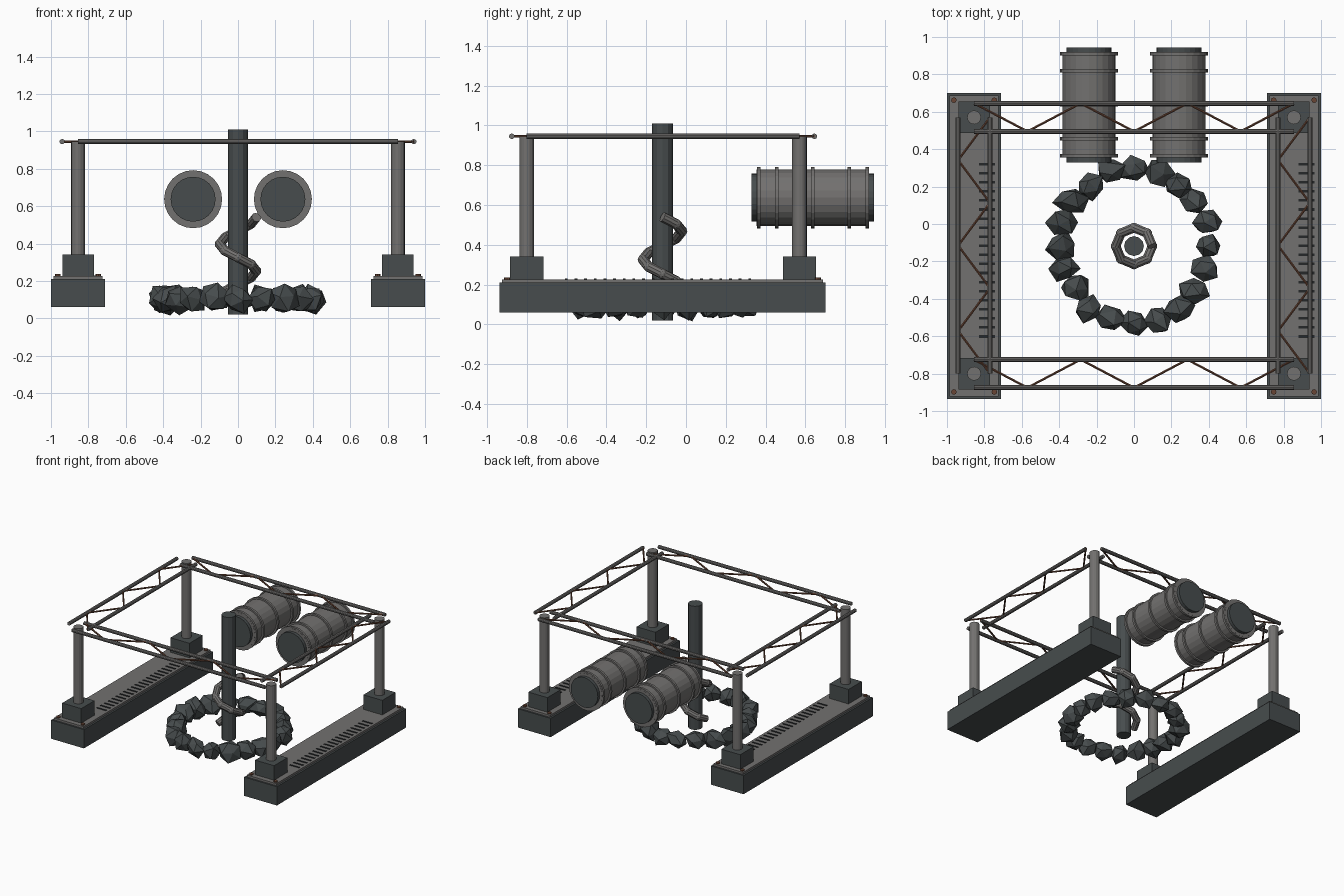
import bpy, bmesh, math, random
from mathutils import Vector

cube = bpy.data.objects.get("Cube")
if cube:
    bpy.data.objects.remove(cube)

random.seed(4)
MID_Y = -0.118
RAIL_X = 0.855
POST_Y = (-0.80, 0.57)
BEAM_Z = 0.945


def material(name, r, g, b):
    m = bpy.data.materials.new(name)
    m.use_nodes = True
    m.diffuse_color = (r, g, b, 1)
    bsdf = next(n for n in m.node_tree.nodes if n.type == 'BSDF_PRINCIPLED')
    bsdf.inputs["Base Color"].default_value = (r, g, b, 1)
    bsdf.inputs["Roughness"].default_value = 0.8
    return m


STEEL = material("worn steel", 0.17, 0.165, 0.16)
DARK = material("dark slate", 0.063, 0.073, 0.075)
RUST = material("rust", 0.14, 0.06, 0.035)
SLOT = material("slot black", 0.018, 0.02, 0.022)


def finish(bm, name, mat):
    bmesh.ops.recalc_face_normals(bm, faces=bm.faces)
    mesh = bpy.data.meshes.new(name)
    bm.to_mesh(mesh)
    bm.free()
    mesh.materials.append(mat)
    ob = bpy.data.objects.new(name, mesh)
    bpy.context.collection.objects.link(ob)
    return ob


def add_box(bm, center, size):
    verts = bmesh.ops.create_cube(bm, size=1)["verts"]
    bmesh.ops.scale(bm, vec=size, verts=verts)
    bmesh.ops.translate(bm, vec=center, verts=verts)


def add_rod(bm, a, b, radius, sides=8):
    a, b = Vector(a), Vector(b)
    axis = b - a
    verts = bmesh.ops.create_cone(bm, cap_ends=True, segments=sides, radius1=radius,
                                  radius2=radius, depth=axis.length)["verts"]
    turn = axis.to_track_quat('Z', 'Y').to_matrix()
    bmesh.ops.rotate(bm, matrix=turn, verts=verts)
    bmesh.ops.translate(bm, vec=(a + b) / 2, verts=verts)


def box(name, center, size, mat):
    bm = bmesh.new()
    add_box(bm, center, size)
    return finish(bm, name, mat)


def rod(name, a, b, radius, mat, sides=8):
    bm = bmesh.new()
    add_rod(bm, a, b, radius, sides)
    return finish(bm, name, mat)


# Side platforms with deck plate, corner bolts, drain slots and posts
for side, x in (("right", -RAIL_X), ("left", RAIL_X)):
    box(side + "_platform", (x, MID_Y, 0.135), (0.29, 1.636, 0.15), DARK)
    box(side + "_deck_plate", (x, MID_Y, 0.217), (0.262, 1.61, 0.018), STEEL)

    bm = bmesh.new()
    for sx in (-1, 1):
        for sy in (-1, 1):
            bx, by = x + sx * 0.108, MID_Y + sy * 0.78
            add_rod(bm, (bx, by, 0.22), (bx, by, 0.236), 0.015)
    finish(bm, side + "_corner_bolts", RUST)

    bm = bmesh.new()
    for i in range(20):
        add_box(bm, (x + 0.068, 0.32 - i * 0.0485, 0.227), (0.085, 0.014, 0.006))
    finish(bm, side + "_deck_slots", SLOT)

    for end, y in zip(("front", "back"), POST_Y):
        box(f"{end}_{side}_pedestal", (x, y, 0.28), (0.168, 0.168, 0.125), DARK)
        rod(f"{end}_{side}_post", (x, y, 0.33), (x, y, 0.945), 0.037, STEEL, 16)


# Overhead trusses: two parallel tubes with a zigzag lacing
def truss(name, start, end, offset):
    start, end, offset = Vector(start), Vector(end), Vector(offset)
    bm = bmesh.new()
    for s in (-1, 1):
        add_rod(bm, start + s * offset, end + s * offset, 0.014, 10)
    finish(bm, name + "_tubes", STEEL)
    bays = 6
    points = [start.lerp(end, i / bays) + offset * (1 if i % 2 == 0 else -1)
              for i in range(bays + 1)]
    bm = bmesh.new()
    for a, b in zip(points, points[1:]):
        add_rod(bm, a, b, 0.007, 6)
    finish(bm, name + "_lacing", RUST)


for end, y in zip(("front", "back"), POST_Y):
    truss(end + "_truss", (-RAIL_X, y, BEAM_Z), (RAIL_X, y, BEAM_Z), (0, 0.075, 0))
for side, x in (("right", -RAIL_X), ("left", RAIL_X)):
    truss(side + "_truss", (x, POST_Y[0], BEAM_Z), (x, POST_Y[1], BEAM_Z), (0.085, 0, 0))

# Lying barrels with hoops and dark end caps
for side, x in (("right", -0.24), ("left", 0.24)):
    z = 0.637
    rod(side + "_barrel", (x, 0.355, z), (x, 0.92, z), 0.142, STEEL, 24)
    rod(side + "_barrel_caps", (x, 0.33, z), (x, 0.945, z), 0.12, DARK, 24)
    bm = bmesh.new()
    for y in (0.365, 0.455, 0.637, 0.82, 0.91):
        add_rod(bm, (x, y - 0.009, z), (x, y + 0.009, z), 0.155, 24)
    finish(bm, side + "_barrel_hoops", STEEL)

# Central pillar
rod("central_pillar", (0, MID_Y, 0.02), (0, MID_Y, 1.01), 0.053, DARK, 12)

# Pipe winding down around the pillar, in straight jointed lengths
path = []
for i in range(13):
    a = math.radians(45 * i)
    path.append(Vector((0.098 * math.cos(a), MID_Y + 0.098 * math.sin(a), 0.54 - 0.0358 * i)))
bm = bmesh.new()
for a, b in zip(path, path[1:]):
    add_rod(bm, a, b, 0.026, 10)
for p in path[1:-1]:
    verts = bmesh.ops.create_icosphere(bm, subdivisions=2, radius=0.027)["verts"]
    bmesh.ops.translate(bm, vec=p, verts=verts)
finish(bm, "spiral_pipe", STEEL)

# Ring of rough stones
bm = bmesh.new()
count = 20
for i in range(count):
    a = math.tau * i / count
    r = 0.405 + random.uniform(-0.02, 0.015)
    verts = bmesh.ops.create_icosphere(bm, subdivisions=1, radius=0.083)["verts"]
    for v in verts:
        v.co *= random.uniform(0.8, 1.2)
    bmesh.ops.scale(bm, vec=(random.uniform(0.9, 1.1), random.uniform(0.8, 0.95), 0.95), verts=verts)
    spin = Vector((0, 0, 1)).rotation_difference(
        Vector((random.uniform(-1, 1), random.uniform(-1, 1), 1))).to_matrix()
    bmesh.ops.rotate(bm, matrix=spin, verts=verts)
    bmesh.ops.translate(bm, vec=(r * math.cos(a), MID_Y + r * math.sin(a), 0.105), verts=verts)
for v in bm.verts:
    v.co.z = max(v.co.z, 0.0)
finish(bm, "stone_ring", DARK)
